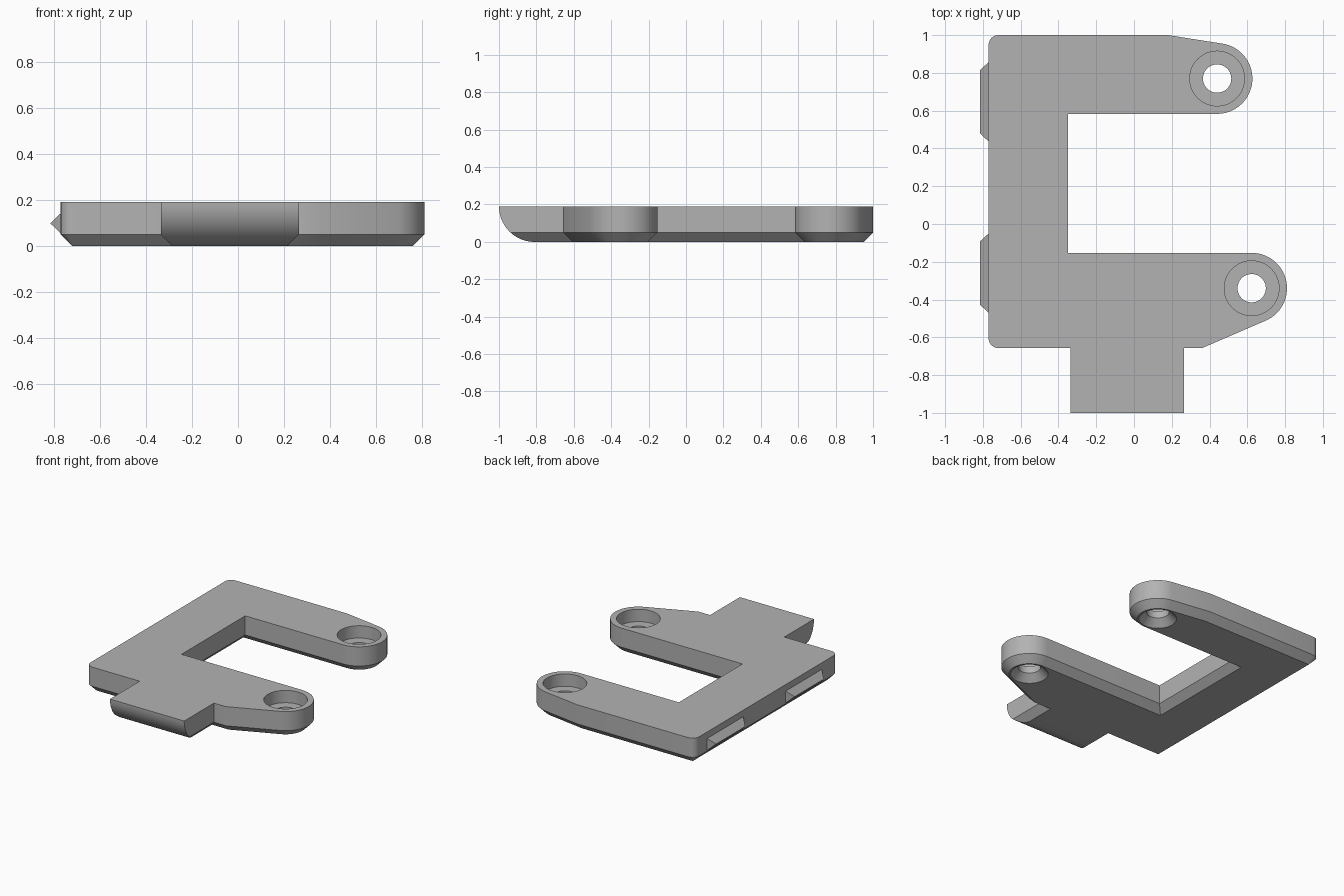
import bpy, bmesh
from math import cos, sin, radians, pi
from mathutils import Vector, Matrix

cube = bpy.data.objects.get("Cube")
if cube:
    bpy.data.objects.remove(cube, do_unlink=True)

HEIGHT, CHAMFER = 0.19, 0.05
GREY = (0.45, 0.45, 0.45, 1)

grey = bpy.data.materials.new("plain grey")
grey.use_nodes = True
grey.diffuse_color = GREY
grey.node_tree.nodes["Principled BSDF"].inputs["Base Color"].default_value = GREY


def arc(cx, cy, r, start, end, steps):
    angles = [radians(start + (end - start) * i / steps) for i in range(steps + 1)]
    return [(cx + r * cos(a), cy + r * sin(a)) for a in angles]


def inset(points, d):
    """Move a counter-clockwise outline inwards by d, with mitred corners."""
    pts = [Vector(p) for p in points]
    result = []
    for i, p in enumerate(pts):
        e1 = (p - pts[i - 1]).normalized()
        e2 = (pts[(i + 1) % len(pts)] - p).normalized()
        n1, n2 = Vector((-e1.y, e1.x)), Vector((-e2.y, e2.x))
        result.append(p + (n1 + n2) * d / (1 + n1.dot(n2)))
    return result


def loft(name, rings):
    """Closed solid through rings of equal point count."""
    bm = bmesh.new()
    loops = [[bm.verts.new(p) for p in ring] for ring in rings]
    for a, b in zip(loops, loops[1:]):
        for i in range(len(a)):
            j = (i + 1) % len(a)
            bm.faces.new((a[i], a[j], b[j], b[i]))
    bm.faces.new(loops[0][::-1])
    bm.faces.new(loops[-1])
    bmesh.ops.recalc_face_normals(bm, faces=bm.faces)
    mesh = bpy.data.meshes.new(name)
    bm.to_mesh(mesh)
    bm.free()
    obj = bpy.data.objects.new(name, mesh)
    bpy.context.collection.objects.link(obj)
    mesh.materials.append(grey)
    return obj


def level(points, z):
    return [(p[0], p[1], z) for p in points]


def select_only(obj):
    bpy.ops.object.select_all(action='DESELECT')
    obj.select_set(True)
    bpy.context.view_layer.objects.active = obj


def cut(target, cutter):
    cutter.hide_render = True
    mod = target.modifiers.new("cut", 'BOOLEAN')
    mod.operation, mod.solver, mod.object = 'DIFFERENCE', 'EXACT', cutter
    select_only(target)
    bpy.ops.object.modifier_apply(modifier=mod.name)
    bpy.data.objects.remove(cutter, do_unlink=True)


# Bracket body: spine, two arms and front tab with a chamfered underside
outline = (
    arc(-0.718, -0.605, 0.052, 180, 270, 6)
    + [(-0.335, -0.657), (-0.335, -1.2), (0.265, -1.2), (0.265, -0.657), (0.36, -0.657)]
    + arc(0.623, -0.34, 0.187, -67, 90, 28)
    + [(-0.35, -0.153), (-0.35, 0.583)]
    + arc(0.44, 0.77, 0.187, -90, 81, 30)
    + [(0.18, 1.0)]
    + arc(-0.718, 0.948, 0.052, 90, 180, 6)
)
body = loft("bracket_body", [
    level(inset(outline, CHAMFER), 0),
    level(outline, CHAMFER),
    level(outline, HEIGHT),
])

# Rounded underside at the end of the tab
nose = arc(-0.81, 0.19, 0.19, 270, 180, 20)
nose += [(-1.0, 0.3), (-1.3, 0.3), (-1.3, -0.1), (-0.81, -0.1)]
cut(body, loft("tab_cutter", [[(x, y, z) for y, z in nose] for x in (-0.5, 0.5)]))

# Screw holes: counterbore above, chamfer below
HOLE = [(0.145, -0.02), (0.075, 0.05), (0.075, 0.1), (0.145, 0.1), (0.145, 0.25)]
for x, y in ((0.44, 0.77), (0.623, -0.34)):
    rings = [level(arc(x, y, r, 0, 352.5, 47), z) for r, z in HOLE]
    cut(body, loft("hole_cutter", rings))

select_only(body)
bpy.ops.object.shade_smooth_by_angle(angle=radians(25))

# Wedge-shaped clips on the side of the spine
for name, y in (("rear_clip", 0.647), ("front_clip", -0.26)):
    base = [(-0.765, y + a, z) for a, z in ((-0.214, 0.05), (0.214, 0.05), (0.214, 0.147), (-0.214, 0.147))]
    ridge = [(-0.815, y + a, 0.098) for a in (-0.168, 0.168)]
    bm = bmesh.new()
    b = [bm.verts.new(p) for p in base]
    r = [bm.verts.new(p) for p in ridge]
    for face in (b, (b[0], b[1], r[1], r[0]), (b[2], b[3], r[0], r[1]),
                 (b[1], b[2], r[1]), (b[3], b[0], r[0])):
        bm.faces.new(face)
    bmesh.ops.recalc_face_normals(bm, faces=bm.faces)
    mesh = bpy.data.meshes.new(name)
    bm.to_mesh(mesh)
    bm.free()
    mesh.materials.append(grey)
    bpy.context.collection.objects.link(bpy.data.objects.new(name, mesh))
